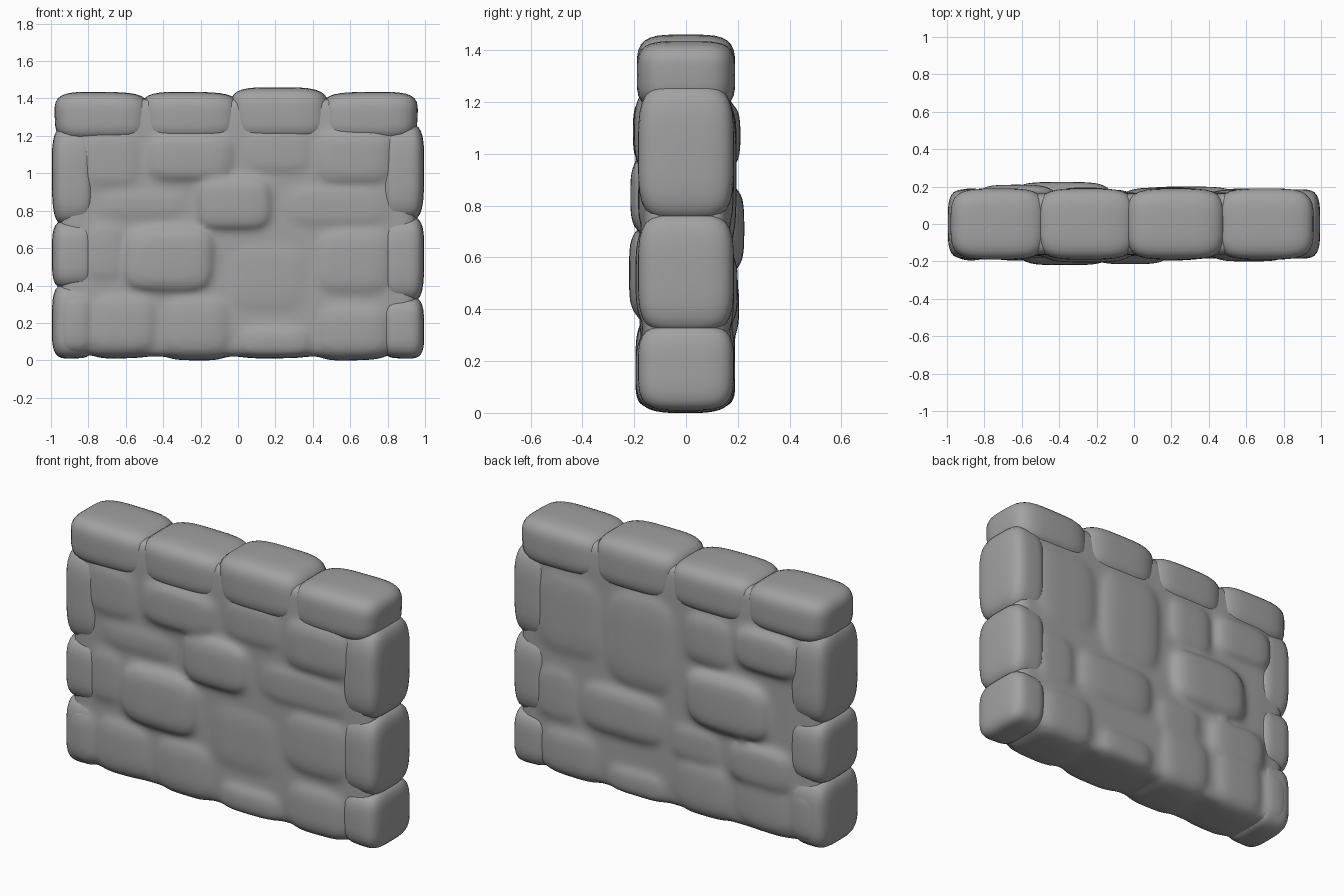
import bpy, bmesh, random
from mathutils import Vector

random.seed(4)
if "Cube" in bpy.data.objects:
    bpy.data.objects.remove(bpy.data.objects["Cube"])

stone_mat = bpy.data.materials.new("grey_stone")
stone_mat.use_nodes = True
grey = (0.36, 0.36, 0.36, 1)
stone_mat.diffuse_color = grey
stone_mat.node_tree.nodes["Principled BSDF"].inputs["Base Color"].default_value = grey


def stone_mesh(name, x, y, z, power=4, wobble=0.03):
    """Pillow-shaped block filling the given x, y and z ranges."""
    bm = bmesh.new()
    bmesh.ops.create_cube(bm, size=2)
    bmesh.ops.subdivide_edges(bm, edges=bm.edges[:], cuts=9, use_grid_fill=True)
    lo, hi = Vector((x[0], y[0], z[0])), Vector((x[1], y[1], z[1]))
    mid, half = (lo + hi) / 2, (hi - lo) / 2
    shear, taper = random.uniform(-wobble, wobble), random.uniform(-wobble, wobble)
    for v in bm.verts:
        p = v.co / sum(abs(c) ** power for c in v.co) ** (1 / power)
        p = Vector((p.x + shear * p.z, p.y, p.z * (1 + taper * p.x)))
        v.co = mid + Vector([a * b for a, b in zip(p, half)])
    mesh = bpy.data.meshes.new(name)
    bm.to_mesh(mesh)
    bm.free()
    return mesh


def add_object(name, mesh):
    mesh.materials.append(stone_mat)
    mesh.shade_smooth()
    obj = bpy.data.objects.new(name, mesh)
    bpy.context.collection.objects.link(obj)
    return obj


# Capstones along the top
for i, (x0, x1, top) in enumerate([(-0.98, -0.47, 1.435), (-0.52, 0.01, 1.435),
                                   (-0.04, 0.49, 1.46), (0.44, 0.96, 1.435)]):
    name = f"capstone_{i + 1}"
    add_object(name, stone_mesh(name, (x0, x1), (-0.19, 0.19), (1.17, top)))

# Stones stacked at both ends
for side, word, levels in [(-1, "right", [0.01, 0.38, 0.72, 1.22]),
                           (1, "left", [0.01, 0.31, 0.74, 1.24])]:
    for i, (z0, z1) in enumerate(zip(levels, levels[1:])):
        xs = sorted((side * 0.76, side * 0.995))
        name = f"{word}_end_stone_{i + 1}"
        add_object(name, stone_mesh(name, xs, (-0.185, 0.185), (z0, z1 + 0.03)))

# Wall body: mortared core with face stones, fused together
body = bmesh.new()


def add_to_body(*ranges, **shape):
    mesh = stone_mesh("block", *ranges, **shape)
    body.from_mesh(mesh)
    bpy.data.meshes.remove(mesh)


add_to_body((-0.95, 0.95), (-0.168, 0.168), (0.02, 1.4), power=14, wobble=0)

# Full-depth bottom course
for x0, x1, z0, z1 in [(-0.97, -0.77, 0.02, 0.38), (-0.82, -0.4, 0.01, 0.39), (-0.44, -0.01, 0.0, 0.38),
                       (-0.04, 0.43, 0.01, 0.2), (0.39, 0.84, 0.0, 0.33)]:
    add_to_body((x0, x1), (-0.195, 0.19), (z0, z1))

# Front stones: x range, z range, how far they stand out
front = [(-0.62, -0.12, 0.36, 0.72, 0.22), (-0.83, -0.6, 0.4, 0.76, 0.185),
         (-0.1, 0.41, 0.22, 0.66, 0.18), (0.4, 0.83, 0.34, 0.72, 0.195),
         (-0.23, 0.19, 0.69, 0.99, 0.215), (-0.8, -0.22, 0.74, 0.92, 0.18),
         (0.2, 0.85, 0.7, 0.95, 0.185), (-0.5, -0.01, 0.95, 1.22, 0.205),
         (-0.86, -0.5, 0.9, 1.24, 0.185), (0.0, 0.42, 0.98, 1.25, 0.185),
         (0.4, 0.83, 0.93, 1.24, 0.2)]
for x0, x1, z0, z1, d in front:
    add_to_body((x0, x1), (-d, 0), (z0, z1))

# Back stones
back = [(-0.65, -0.12, 0.54, 0.88, 0.225), (-0.8, -0.38, 0.28, 0.54, 0.205),
        (-0.42, -0.1, 0.88, 1.2, 0.195), (-0.84, -0.42, 0.94, 1.2, 0.21),
        (0.0, 0.56, 0.33, 0.63, 0.2), (0.55, 0.85, 0.3, 0.66, 0.185),
        (-0.06, 0.4, 0.62, 1.22, 0.195), (0.38, 0.86, 0.68, 1.22, 0.185),
        (-0.36, 0.0, 0.3, 0.54, 0.185)]
for x0, x1, z0, z1, d in back:
    add_to_body((x0, x1), (0, d), (z0, z1))

wall_mesh = bpy.data.meshes.new("wall_body")
body.to_mesh(wall_mesh)
body.free()
wall = add_object("wall_body", wall_mesh)
remesh = wall.modifiers.new("fuse", "REMESH")
remesh.mode = "VOXEL"
remesh.voxel_size = 0.018
remesh.use_smooth_shade = True
smooth = wall.modifiers.new("soften", "SMOOTH")
smooth.factor = 0.5
smooth.iterations = 8
